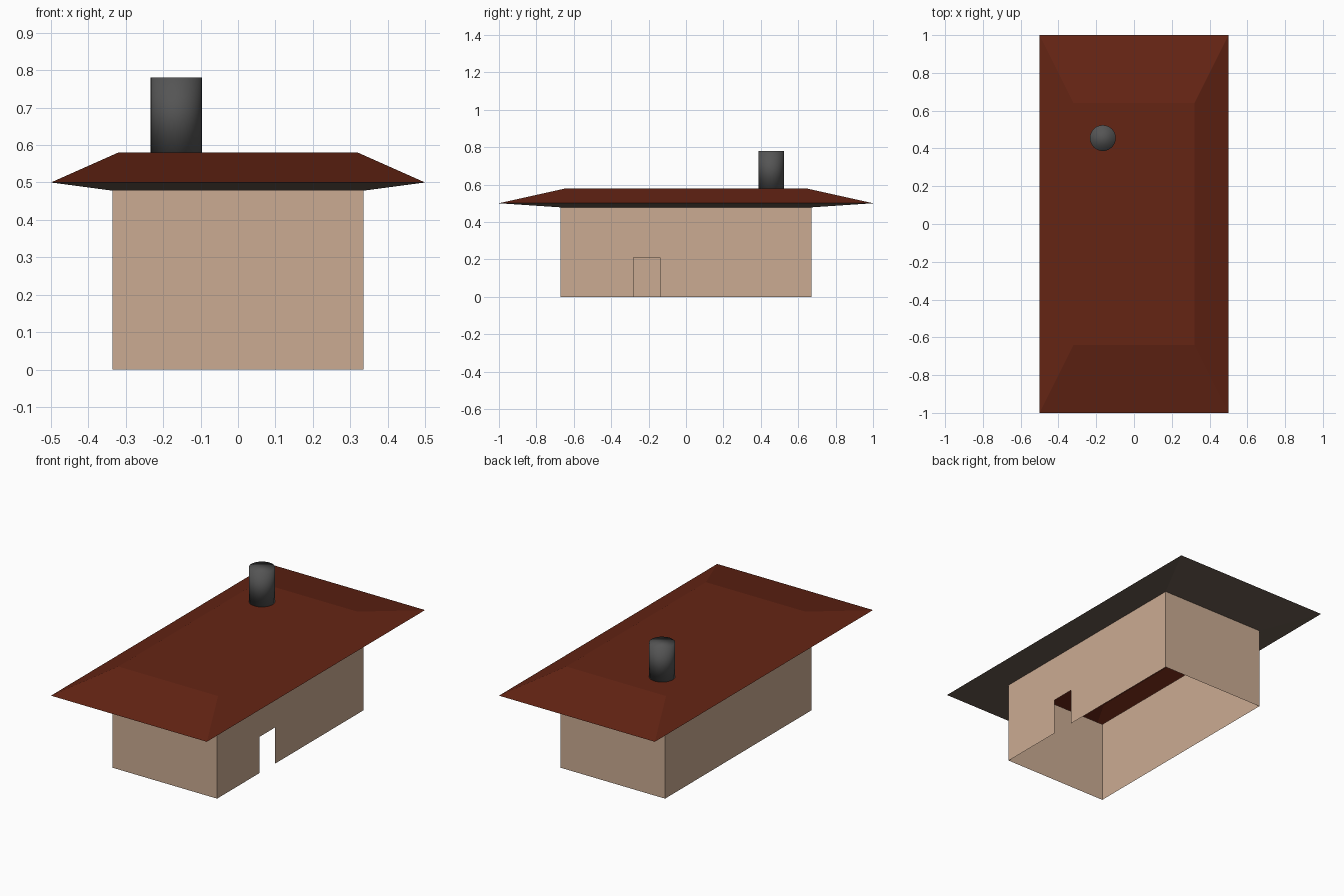
import bpy

if "Cube" in bpy.data.objects:
    bpy.data.objects.remove(bpy.data.objects["Cube"])

def material(name, rgb):
    m = bpy.data.materials.new(name)
    m.diffuse_color = (*rgb, 1)
    m.use_nodes = True
    m.node_tree.nodes["Principled BSDF"].inputs["Base Color"].default_value = m.diffuse_color
    return m

def mesh_object(name, verts, faces, mat):
    me = bpy.data.meshes.new(name)
    me.from_pydata(verts, [], faces)
    me.materials.append(mat)
    ob = bpy.data.objects.new(name, me)
    bpy.context.collection.objects.link(ob)
    return ob

def rect(hx, hy, z):
    return [(-hx, -hy, z), (hx, -hy, z), (hx, hy, z), (-hx, hy, z)]

def band(lower, upper):
    """Four quads between two rectangles, facing outward."""
    return [(lower + i, lower + (i + 1) % 4, upper + (i + 1) % 4, upper + i)
            for i in range(4)]

plaster = material("plaster", (0.60, 0.41, 0.29))
tiles = material("tiles", (0.13, 0.018, 0.007))
eaves = material("eaves", (0.15, 0.11, 0.085))
iron = material("iron", (0.09, 0.09, 0.09))

WX, WY, WZ = 0.335, 0.67, 0.478

# walls: thin open shell, doorway notched out of the right side
door = [(WX, -0.28, 0), (WX, -0.28, 0.21), (WX, -0.14, 0.21), (WX, -0.14, 0)]
faces = band(0, 4)
faces[1] = (1, 8, 9, 10, 11, 2, 6, 5)
mesh_object("walls", rect(WX, WY, 0) + rect(WX, WY, WZ) + door, faces, plaster)

# roof: sloping sides with a flat top
mesh_object("roof", rect(0.5, 1, 0.5) + rect(0.32, 0.64, 0.58),
            band(0, 4) + [(4, 5, 6, 7)], tiles)

# eaves: underside of the roof overhang
mesh_object("eaves", rect(WX, WY, WZ) + rect(0.5, 1, 0.5), band(0, 4), eaves)

# chimney: smooth shaded capped cylinder
bpy.ops.mesh.primitive_cylinder_add(vertices=32, radius=0.0685, depth=0.2,
                                    location=(-0.165, 0.455, 0.68))
chimney = bpy.context.object
chimney.name = "chimney"
chimney.data.materials.append(iron)
bpy.ops.object.shade_smooth()
